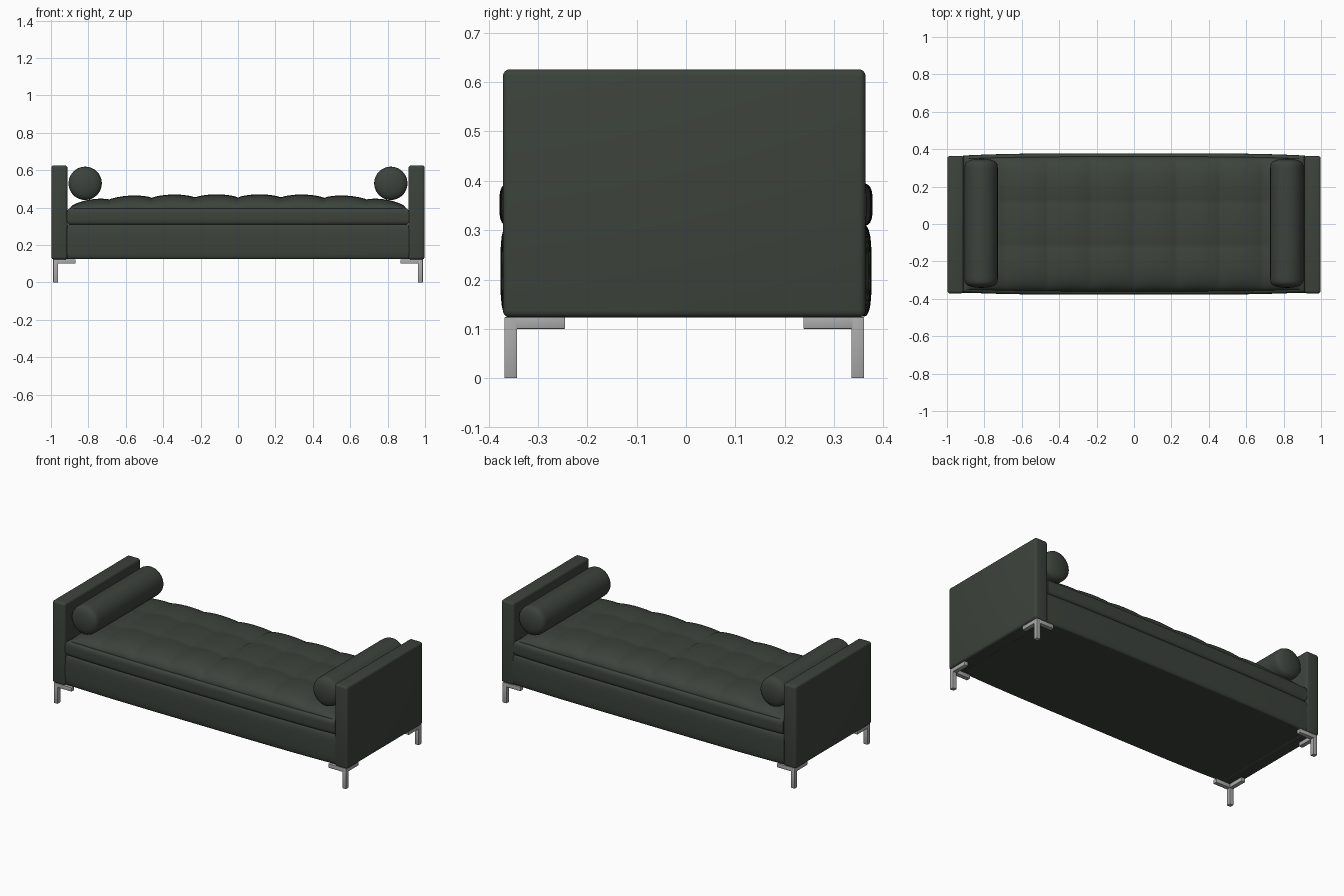
import bpy, bmesh, math

if "Cube" in bpy.data.objects:
    bpy.data.objects.remove(bpy.data.objects["Cube"])

def material(name, rgb):
    m = bpy.data.materials.new(name)
    m.diffuse_color = (*rgb, 1)
    m.use_nodes = True
    m.node_tree.nodes["Principled BSDF"].inputs["Base Color"].default_value = m.diffuse_color
    return m

FABRIC = material("dark green fabric", (0.045, 0.055, 0.045))
METAL = material("brushed metal", (0.40, 0.40, 0.40))

def finish(bm, name, mat, angle=40):
    bmesh.ops.recalc_face_normals(bm, faces=bm.faces)
    me = bpy.data.meshes.new(name)
    bm.to_mesh(me)
    bm.free()
    me.materials.append(mat)
    ob = bpy.data.objects.new(name, me)
    bpy.context.collection.objects.link(ob)
    bpy.ops.object.select_all(action='DESELECT')
    ob.select_set(True)
    bpy.context.view_layer.objects.active = ob
    bpy.ops.object.shade_smooth_by_angle(angle=math.radians(angle))
    return ob

def box(name, lo, hi, mat, bevel, seg=4):
    bm = bmesh.new()
    bmesh.ops.create_cube(bm, size=1)
    for v in bm.verts:
        v.co = [(a + b) / 2 + c * (b - a) for a, b, c in zip(lo, hi, v.co)]
    bmesh.ops.bevel(bm, geom=bm.edges[:], offset=bevel, segments=seg,
                    profile=0.5, affect='EDGES')
    return finish(bm, name, mat)

def soft_block(name, cuts, shape):
    """Subdivided cube (-1..1 on each axis) moved by a shape function."""
    bm = bmesh.new()
    bmesh.ops.create_cube(bm, size=2)
    for axis, n in enumerate(cuts):
        edges = [e for e in bm.edges
                 if abs((e.verts[0].co - e.verts[1].co)[axis]) > 1e-4]
        bmesh.ops.subdivide_edges(bm, edges=edges, cuts=n, use_grid_fill=True)
    for v in bm.verts:
        # crowd the rows toward the edges so they round off smoothly
        u, s, w = [math.sin(c * math.pi / 2) if i else c for i, c in enumerate(v.co)]
        v.co = shape(u, s, w)
    return finish(bm, name, FABRIC, 60)

def dome(t, n):
    return math.sqrt(max(0, 1 - abs(t) ** n))

# upholstered base with bulging front and back
def base_shape(u, s, w):
    hy = 0.35 + 0.012 * (1 - u ** 4) + 0.014 * dome(w, 4)
    return (u * 0.918, s * hy, 0.2175 + w * 0.0925)

# tufted mattress: crowned top with stitched grooves
def cushion_shape(u, s, w):
    x = u * (0.90 + 0.014 * dome(w, 4))
    hy = 0.348 + 0.012 * (1 - u ** 4) + 0.018 * dome(w, 4)
    y = s * hy
    edge = dome(u, 4) * dome(s, 6)
    tuft = (0.018 * abs(math.sin(math.pi * x / 0.23)) ** 0.6
            + 0.008 * abs(math.cos(math.pi * y / 0.24)) ** 0.6)
    top = 0.395 + edge * (0.05 + tuft)
    return (x, y, 0.308 + (w + 1) / 2 * (top - 0.308))

soft_block("base", (30, 20, 12), base_shape)
soft_block("cushion", (159, 60, 14), cushion_shape)

# bolster outline: radius, distance from middle
R = 0.089
half = [(0, 0.346), (0.03, 0.344), (0.055, 0.339), (0.074, 0.331),
        (0.084, 0.322), (0.088, 0.310), (R, 0.295), (R, 0.1)]
outline = half + [(r, -d) for r, d in reversed(half)]

def bolster(name, cx):
    bm = bmesh.new()
    vs = [bm.verts.new((cx + r, 0.004 + d, 0.53)) for r, d in outline]
    es = [bm.edges.new(p) for p in zip(vs, vs[1:])]
    bmesh.ops.spin(bm, geom=vs + es, cent=(cx, 0, 0.53), axis=(0, 1, 0),
                   angle=2 * math.pi, steps=48, use_duplicate=False)
    bmesh.ops.remove_doubles(bm, verts=bm.verts, dist=1e-4)
    finish(bm, name, FABRIC, 50)

def span(a, b, sign):
    return sorted((a * sign, b * sign))

for sx, side in ((-1, "left"), (1, "right")):
    # end panel and bolster
    x0, x1 = span(0.912, 0.998, sx)
    box(side + "_end_panel", (x0, -0.371, 0.123), (x1, 0.364, 0.626), FABRIC, 0.014)
    bolster(side + "_bolster", sx * 0.817)
    # corner feet: post with two bracket arms
    for sy, end in ((-1, "front"), (1, "back")):
        oy = 0.368 if sy < 0 else 0.361
        name = f"{end}_{side}_leg"
        px, py = span(0.962, 0.988, sx), span(oy - 0.026, oy, sy)
        ax, ay = span(0.868, 0.988, sx), span(oy - 0.123, oy, sy)
        box(name + "_post", (px[0], py[0], 0), (px[1], py[1], 0.124), METAL, 0.002, 2)
        box(name + "_side_bracket", (ax[0], py[0], 0.1), (ax[1], py[1], 0.124), METAL, 0.002, 2)
        box(name + "_end_bracket", (px[0], ay[0], 0.1), (px[1], ay[1], 0.124), METAL, 0.002, 2)
